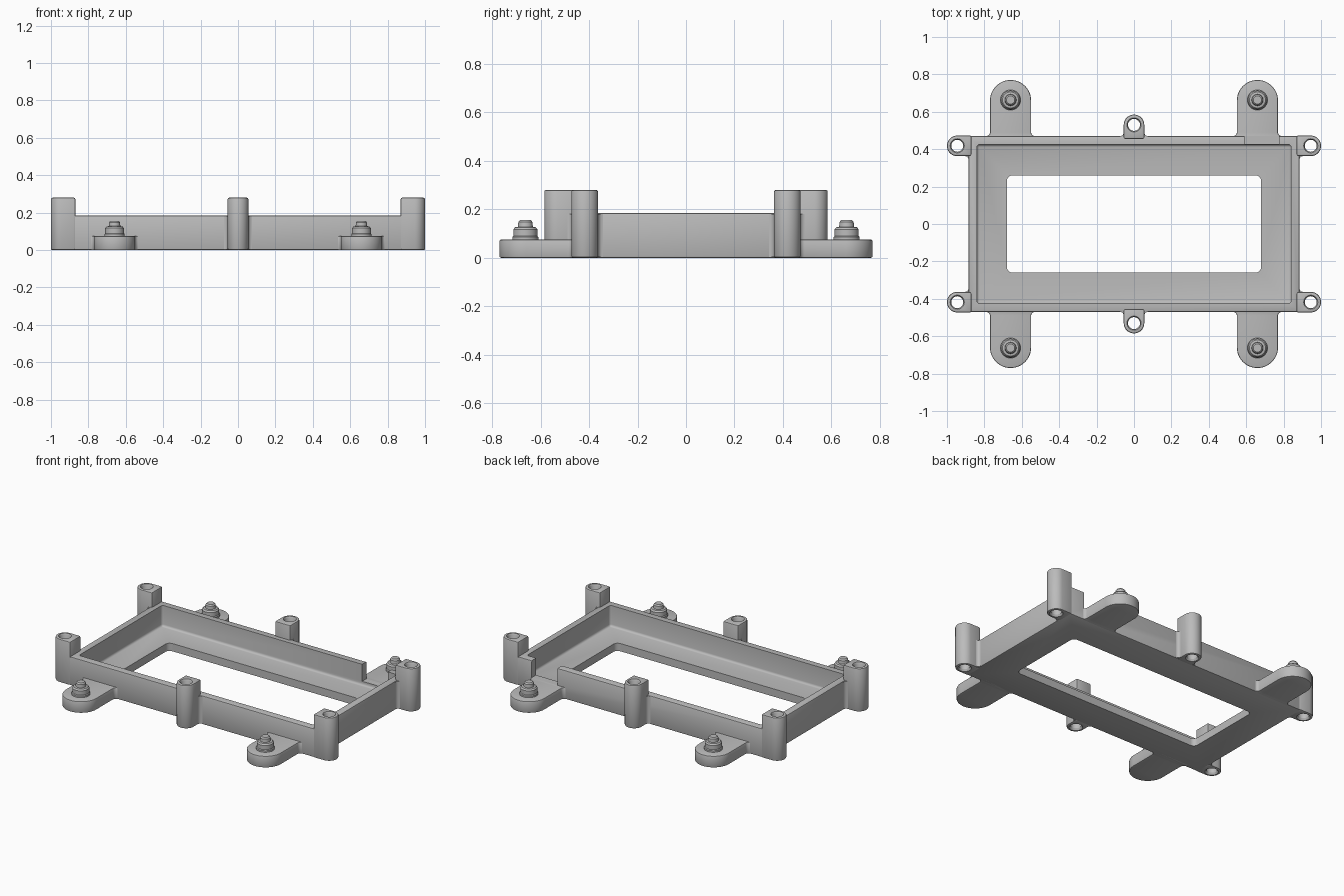
import bpy, bmesh
from math import pi, sin, cos, radians
from mathutils import Matrix, Vector

cube = bpy.data.objects.get("Cube")
if cube:
    bpy.data.objects.remove(cube, do_unlink=True)

grey = bpy.data.materials.new("plain grey")
grey.use_nodes = True
grey.diffuse_color = (0.5, 0.5, 0.5, 1)
grey.node_tree.nodes["Principled BSDF"].inputs["Base Color"].default_value = (0.5, 0.5, 0.5, 1)

WALL_X, WALL_Y, WALL_TOP = 0.885, 0.47, 0.185
THICK, FLOOR = 0.045, 0.05
TAB_X, TAB_W, TAB_TOP = 0.66, 0.11, 0.075
POST_W, POST_TOP = 0.055, 0.28


def activate(obj):
    bpy.ops.object.select_all(action='DESELECT')
    obj.select_set(True)
    bpy.context.view_layer.objects.active = obj


def new_object(name, bm):
    bmesh.ops.recalc_face_normals(bm, faces=bm.faces)
    mesh = bpy.data.meshes.new(name)
    bm.to_mesh(mesh)
    bm.free()
    mesh.materials.append(grey)
    obj = bpy.data.objects.new(name, mesh)
    bpy.context.collection.objects.link(obj)
    return obj


def prism(name, points, z0, z1, place=Matrix()):
    """Upright prism from a flat outline."""
    bm = bmesh.new()
    face = bm.faces.new([bm.verts.new((x, y, z0)) for x, y in points])
    top = bmesh.ops.extrude_face_region(bm, geom=[face])
    moved = [v for v in top["geom"] if isinstance(v, bmesh.types.BMVert)]
    bmesh.ops.translate(bm, verts=moved, vec=(0, 0, z1 - z0))
    bm.transform(place)
    return new_object(name, bm)


def lathe(name, profile, x, y, sides=32):
    bm = bmesh.new()
    verts = [bm.verts.new((r, 0, z)) for r, z in profile]
    edges = [bm.edges.new(pair) for pair in zip(verts, verts[1:])]
    bmesh.ops.spin(bm, geom=verts + edges, axis=(0, 0, 1), cent=(0, 0, 0),
                   angle=2 * pi, steps=sides)
    bmesh.ops.remove_doubles(bm, verts=bm.verts, dist=0.0001)
    bm.transform(Matrix.Translation((x, y, 0)))
    return new_object(name, bm)


def rectangle(x0, x1, y0, y1):
    return [(x0, y0), (x1, y0), (x1, y1), (x0, y1)]


def rounded_rectangle(hx, hy, r, steps=6):
    points = []
    for i, (sx, sy) in enumerate([(1, 1), (-1, 1), (-1, -1), (1, -1)]):
        for k in range(steps + 1):
            a = (i + k / steps) * pi / 2
            points.append((sx * (hx - r) + r * cos(a), sy * (hy - r) + r * sin(a)))
    return points


def tongue(w, length, flare=0, inset=0.015):
    """Round-ended outline growing along +y, with optional fillets at its root."""
    half = []
    if flare:
        half = [(w + flare, -inset)]
        half += [(w + flare - flare * sin(a), flare - flare * cos(a))
                 for a in (k * pi / 10 for k in range(6))]
    else:
        half = [(w, -inset)]
    arc = [(w * cos(k * pi / 24), length - w + w * sin(k * pi / 24)) for k in range(25)]
    return half + arc + [(-x, y) for x, y in reversed(half)]


def fillet(side, w, r):
    """Concave corner between a post and the wall."""
    arc = [(side * (w + r - r * sin(a)), r - r * cos(a)) for a in (k * pi / 10 for k in range(6))]
    return [(side * (w - 0.01), -0.01), (side * (w + r), -0.01)] + arc + [(side * (w - 0.01), r)]


def bevel(obj, width, segments=2):
    activate(obj)
    mod = obj.modifiers.new("Bevel", 'BEVEL')
    mod.width, mod.segments, mod.angle_limit = width, segments, radians(40)
    bpy.ops.object.modifier_apply(modifier=mod.name)


def cut(obj, cutter):
    activate(obj)
    mod = obj.modifiers.new("Cut", 'BOOLEAN')
    mod.operation, mod.solver, mod.object = 'DIFFERENCE', 'EXACT', cutter
    bpy.ops.object.modifier_apply(modifier=mod.name)
    bpy.data.objects.remove(cutter, do_unlink=True)


def smooth(obj):
    activate(obj)
    bpy.ops.object.shade_smooth_by_angle(angle=radians(32))


def root(x, y, angle):
    return Matrix.Translation((x, y, 0)) @ Matrix.Rotation(angle, 4, 'Z')


# Tray: open box with a window in its floor and a gap in the back wall
tray = prism("tray", rectangle(-WALL_X, WALL_X, -WALL_Y, WALL_Y), 0, WALL_TOP)
bevel(tray, 0.007)
cavity = prism("cavity_cutter",
               rectangle(THICK - WALL_X, WALL_X - THICK, THICK - WALL_Y, WALL_Y - THICK),
               FLOOR, 0.4)
bevel(cavity, 0.014, 3)
cut(tray, cavity)
cut(tray, prism("window_cutter", rounded_rectangle(0.68, 0.26, 0.03), -0.1, 0.2))
cut(tray, prism("gap_cutter", rectangle(0.59, 0.775, 0.4, 0.6), TAB_TOP, 0.4))
smooth(tray)

# Mounting tabs with stepped pegs
peg_profile = [(0.054, TAB_TOP - 0.01), (0.054, 0.085), (0.05, 0.09), (0.05, 0.117),
               (0.043, 0.126), (0.031, 0.128), (0.029, 0.148), (0.022, 0.156), (0, 0.156)]
for sy, depth in ((-1, "front"), (1, "back")):
    for sx, side in ((-1, "right"), (1, "left")):
        place = root(sx * TAB_X, sy * WALL_Y, 0 if sy > 0 else pi)
        tab = prism(f"{depth}_{side}_tab", tongue(TAB_W, 0.3, 0.02, 0.03), 0, TAB_TOP, place)
        bevel(tab, 0.01)
        smooth(tab)
        smooth(lathe(f"{depth}_{side}_peg", peg_profile, sx * TAB_X, sy * (WALL_Y + 0.193)))


# Screw posts with a chamfered through hole
def post(name, x, y, angle, fillet_sides):
    place = root(x, y, angle)
    body = prism(name, tongue(POST_W, 0.115), 0, POST_TOP, place)
    bevel(body, 0.008)
    centre = place @ Vector((0, 0.06, 0))
    hole = [(0, -0.02), (0.04, -0.02), (0.04, 0), (0.032, 0.012), (0.032, POST_TOP - 0.01),
            (0.038, POST_TOP), (0.038, 0.3), (0, 0.3)]
    cut(body, lathe("hole_cutter", hole, centre.x, centre.y, 24))
    smooth(body)
    for s in fillet_sides:
        smooth(prism(name + "_fillet", fillet(s, POST_W, 0.02), 0.004, WALL_TOP - 0.004, place))


post("back_middle_post", 0, WALL_Y, 0, (-1, 1))
post("front_middle_post", 0, -WALL_Y, pi, (-1, 1))
for sy, depth in ((-1, "front"), (1, "back")):
    for sx, side in ((-1, "right"), (1, "left")):
        post(f"{depth}_{side}_post", sx * WALL_X, sy * 0.418, -sx * pi / 2, (sx * sy,))
